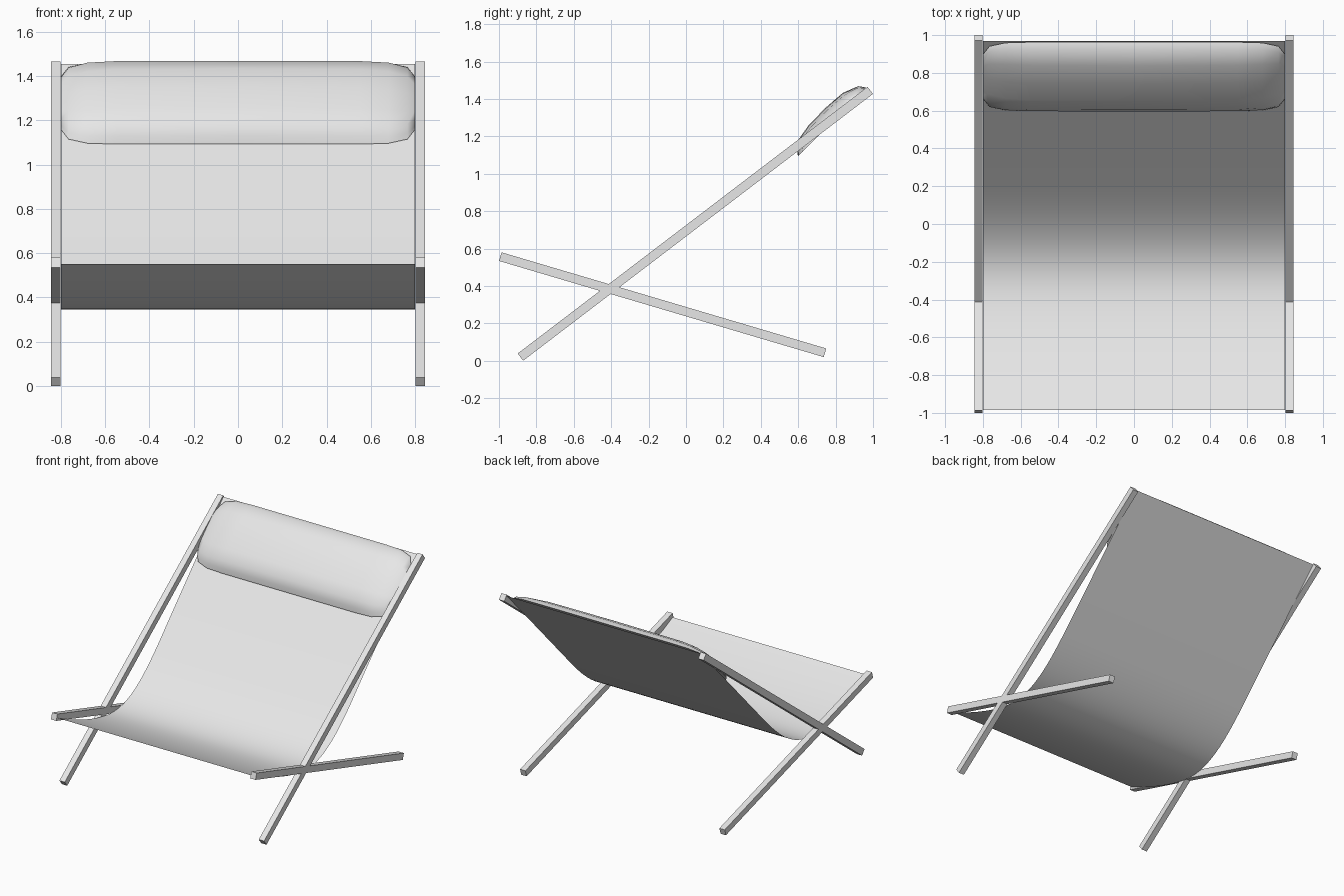
import bpy, bmesh, math
from mathutils import Vector
from mathutils.geometry import interpolate_bezier

cube = bpy.data.objects.get("Cube")
if cube:
    bpy.data.objects.remove(cube, do_unlink=True)

grey = bpy.data.materials.new("light_grey")
grey.use_nodes = True
colour = (0.8, 0.8, 0.8, 1)
grey.diffuse_color = colour
grey.node_tree.nodes["Principled BSDF"].inputs["Base Color"].default_value = colour


def loft(name, rings, closed=False, smooth=None):
    """Skin a row of matching point rings; closed rings get end caps."""
    bm = bmesh.new()
    rows = [[bm.verts.new(p) for p in ring] for ring in rings]
    n = len(rows[0])
    for a, b in zip(rows, rows[1:]):
        for i in range(n if closed else n - 1):
            j = (i + 1) % n
            bm.faces.new((a[i], b[i], b[j], a[j]))
    if closed:
        bm.faces.new(rows[0])
        bm.faces.new(rows[-1][::-1])
        bmesh.ops.recalc_face_normals(bm, faces=bm.faces)
    mesh = bpy.data.meshes.new(name)
    bm.to_mesh(mesh)
    bm.free()
    mesh.materials.append(grey)
    obj = bpy.data.objects.new(name, mesh)
    bpy.context.collection.objects.link(obj)
    if smooth:
        bpy.ops.object.select_all(action="DESELECT")
        obj.select_set(True)
        bpy.context.view_layer.objects.active = obj
        bpy.ops.object.shade_smooth_by_angle(angle=math.radians(smooth))
    return obj


def bar(name, start, end, x, width=0.044, depth=0.048):
    """Square-ended bar between two (y, z) points."""
    a, b = Vector((0, *start)), Vector((0, *end))
    d = (b - a).normalized()
    up = Vector((0, -d.z, d.y)) * depth / 2
    side = Vector((width / 2, 0, 0))
    centre = Vector((x, 0, 0))
    rings = [[centre + p + s * side + u * up
              for s, u in ((-1, -1), (1, -1), (1, 1), (-1, 1))] for p in (a, b)]
    loft(name, rings, closed=True)


# Crossing frame bars on both sides
for label, x in (("left", 0.823), ("right", -0.823)):
    bar(label + "_back_bar", (-0.885, 0.02), (0.985, 1.446), x)
    bar(label + "_seat_bar", (-0.993, 0.557), (0.743, 0.043), x)

# Slung fabric sheet
half = 0.8
curves = [((-0.985, 0.55), (-0.78, 0.45), (-0.5, 0.345), (-0.33, 0.345)),
          ((-0.33, 0.345), (-0.15, 0.345), (0, 0.445), (0.2, 0.65))]
path = []
for c in curves:
    pts = interpolate_bezier(*[Vector((0, *p)) for p in c], 13)
    path += pts[1:] if path else pts
top = Vector((0, 0.97, 1.455))
path += [path[-1].lerp(top, k / 4) for k in range(1, 5)]
loft("fabric_sling", [[Vector((x, p.y, p.z)) for x in (-half, half)] for p in path],
     smooth=40)

# Head cushion lying on the upper fabric, thinner and rounded at its ends
base, tip = Vector((0, 0.6, 1.09)), Vector((0, 0.965, 1.46))
along = tip - base
normal = Vector((0, -along.z, along.y)).normalized()
section = [(0, 0), (0.05, 0.028), (0.137, 0.062), (0.3, 0.076), (0.55, 0.078),
           (0.79, 0.068), (0.95, 0.035), (1, 0)]
ends = [(0.8, 0.64, 0.3), (0.765, 0.88, 0.55), (0.68, 0.98, 0.8), (0.55, 1, 0.95)]
stations = [(-x, s, t) for x, s, t in ends] + [(0, 1, 1)] + ends[::-1]
rings = []
for x, size, thick in stations:
    rings.append([Vector((x, 0, 0)) + base + along * (0.5 + (s - 0.5) * size)
                  + normal * (t * thick + 0.003) for s, t in section])
loft("head_cushion", rings, closed=True, smooth=50)
